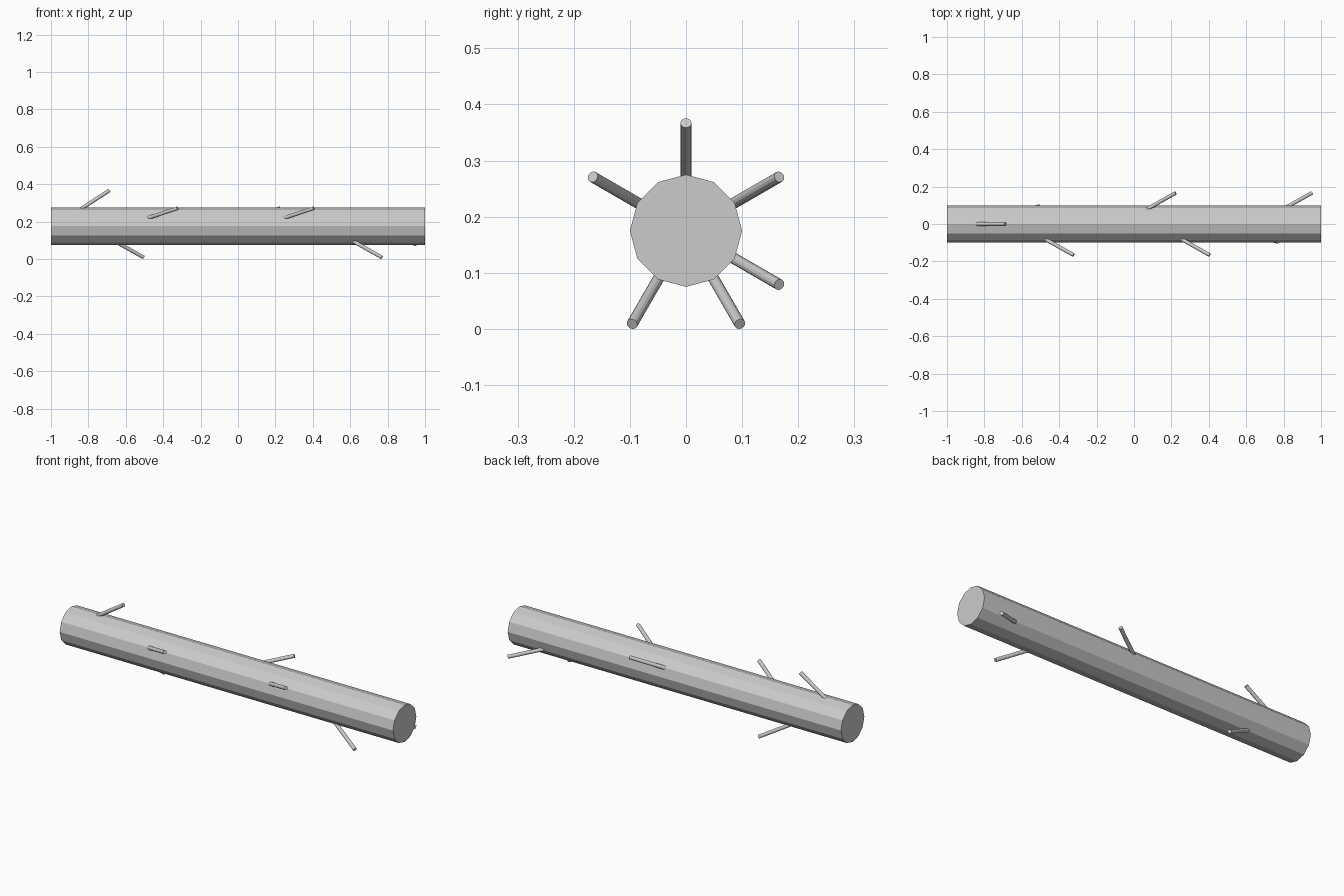
import bpy
from math import radians, sin, cos, tan
from mathutils import Vector

if "Cube" in bpy.data.objects:
    bpy.data.objects.remove(bpy.data.objects["Cube"])

AXIS_Z = 0.175
SLOPE = radians(33)


def rod(name, start, end, radius, sides):
    """Capped flat-sided cylinder between two points."""
    start, end = Vector(start), Vector(end)
    axis = end - start
    bpy.ops.mesh.primitive_cylinder_add(vertices=sides, radius=radius, depth=axis.length,
                                        location=(start + end) / 2)
    obj = bpy.context.object
    obj.rotation_euler = axis.to_track_quat('Z', 'Y').to_euler()
    obj.name = name
    return obj


# Twelve-sided trunk lying along x
rod("log", (-1, 0, AXIS_Z), (1, 0, AXIS_Z), 0.1, 12)

# Branch stubs leaning towards +x: slot along the log, angle around it
TIP_R, BASE_R = 0.192, 0.08
run = (TIP_R - BASE_R) / tan(SLOPE)
stubs = [(0, 90), (1, -60), (2, 150), (5, 30), (6, 150), (8, -120), (9, -30)]
for i, (slot, deg) in enumerate(stubs):
    a = radians(deg)
    tip_x = -0.687 + 0.182 * slot
    base = (tip_x - run, BASE_R * cos(a), AXIS_Z + BASE_R * sin(a))
    tip = (tip_x, TIP_R * cos(a), AXIS_Z + TIP_R * sin(a))
    rod(f"branch_{i + 1}", base, tip, 0.01, 12)
